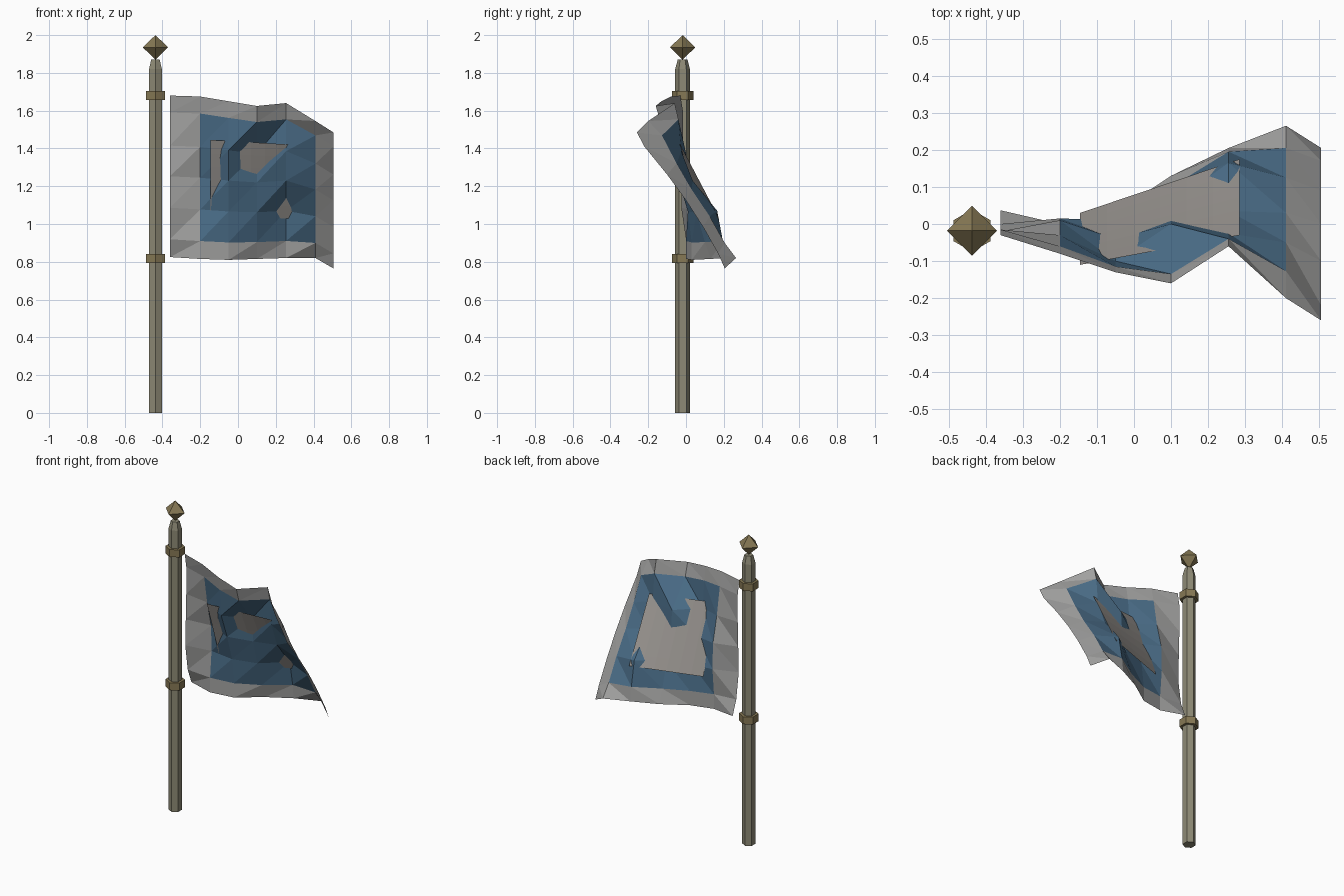
import bpy
import bmesh

if "Cube" in bpy.data.objects:
    bpy.data.objects.remove(bpy.data.objects["Cube"])

PX, PY = -0.437, -0.018   # pole axis


def material(name, rgb):
    m = bpy.data.materials.new(name)
    m.diffuse_color = (*rgb, 1)
    m.use_nodes = True
    m.node_tree.nodes["Principled BSDF"].inputs["Base Color"].default_value = m.diffuse_color
    return m


olive = material("olive", (0.27, 0.255, 0.18))
brass = material("brass", (0.24, 0.19, 0.09))
blue = material("blue", (0.07, 0.155, 0.25))
grey = material("warm_grey", (0.33, 0.31, 0.29))
hem_grey = material("hem_grey", (0.36, 0.36, 0.355))


def mesh_object(name, verts, faces, mat):
    me = bpy.data.meshes.new(name)
    bm = bmesh.new()
    bv = [bm.verts.new(v) for v in verts]
    for f in faces:
        bm.faces.new([bv[i] for i in f])
    # drop grid points this part does not use
    bmesh.ops.delete(bm, geom=[v for v in bm.verts if not v.link_faces], context="VERTS")
    bm.to_mesh(me)
    bm.free()
    me.materials.append(mat)
    ob = bpy.data.objects.new(name, me)
    bpy.context.collection.objects.link(ob)
    return ob


def prism(name, z0, z1, r0, r1, mat):
    bpy.ops.mesh.primitive_cone_add(vertices=6, radius1=r0, radius2=r1, depth=z1 - z0,
                                    location=(PX, PY, (z0 + z1) / 2))
    ob = bpy.context.object
    ob.name = name
    ob.data.materials.append(mat)


# Six-sided pole with tapered tip
prism("pole", 0, 1.82, 0.039, 0.039, olive)
prism("pole_tip", 1.82, 1.87, 0.039, 0.026, olive)

# Two collars that hold the flag
for name, z in (("upper_collar", 1.68), ("lower_collar", 0.818)):
    prism(name, z - 0.024, z + 0.024, 0.057, 0.057, brass)

# Octahedral finial
r = 0.067
ring = [(PX + r, PY, 1.935), (PX, PY + r, 1.935), (PX - r, PY, 1.935), (PX, PY - r, 1.935)]
faces = []
for i in range(4):
    j = (i + 1) % 4
    faces += [(i, j, 4), (j, i, 5)]
mesh_object("finial", ring + [(PX, PY, 2.0), (PX, PY, 1.87)], faces, brass)

# Rippled flag: each column is x, top z, bottom z, then y from top to bottom
rows = (0, 0.105, 0.31, 0.5, 0.695, 0.89, 1)
columns = (
    (-0.36, 1.68, 0.825, (-0.03, -0.015, -0.015, -0.02, -0.025, 0.0, 0.037)),
    (-0.20, 1.675, 0.815, (-0.08, -0.06, -0.03, 0.01, 0.015, 0.0, 0.0)),
    (-0.05, 1.65, 0.81, (-0.13, -0.115, -0.10, -0.04, 0.01, 0.03, 0.03)),
    (0.10, 1.625, 0.815, (-0.16, -0.135, 0.0, 0.012, 0.055, 0.10, 0.13)),
    (0.255, 1.64, 0.82, (-0.06, -0.04, -0.025, 0.035, 0.165, 0.195, 0.205)),
    (0.41, 1.545, 0.82, (-0.20, -0.127, -0.05, 0.03, 0.125, 0.205, 0.265)),
    (0.505, 1.485, 0.765, (-0.26, -0.22, -0.10, 0.0, 0.09, 0.17, 0.205)),
)
verts = [(x, y, zt + (zb - zt) * v)
         for x, zt, zb, ys in columns for v, y in zip(rows, ys)]
n = len(rows)
hem, field = [], []
for c in range(6):
    for k in range(6):
        tl, bl = c * n + k, c * n + k + 1
        tr, br = tl + n, bl + n
        part = field if 0 < c < 5 and 0 < k < 5 else hem
        part += [(bl, br, tr), (bl, tr, tl)]
mesh_object("flag_field", verts, field, blue)
mesh_object("flag_hem", verts, hem, hem_grey)

# Plain twisted panel passing through the cloth
corners = ((-0.145, -0.11, 1.445), (0.285, -0.03, 1.42),
           (-0.145, 0.03, 1.02), (0.285, 0.175, 1.03))
steps = 6
pv, pf = [], []
for i in range(steps + 1):
    for j in range(steps + 1):
        u, v = i / steps, j / steps
        pv.append([(1 - v) * ((1 - u) * a + u * b) + v * ((1 - u) * c + u * d)
                   for a, b, c, d in zip(*corners)])
for i in range(steps):
    for j in range(steps):
        a = i * (steps + 1) + j
        pf.append((a, a + 1, a + steps + 2, a + steps + 1))
mesh_object("center_panel", pv, pf, grey)
